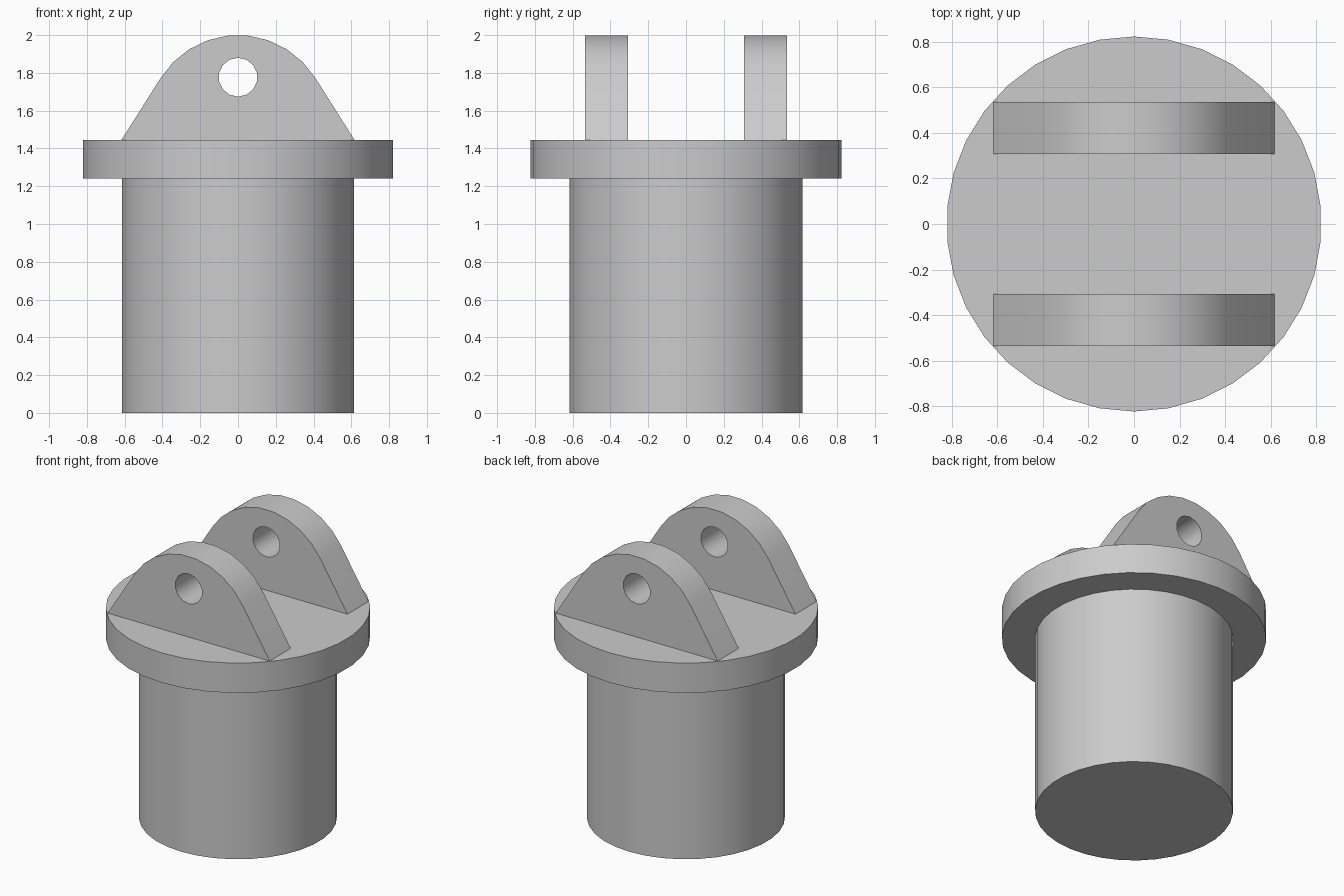
import bpy, bmesh
from math import sin, cos, pi, radians

cube = bpy.data.objects.get("Cube")
if cube:
    bpy.data.objects.remove(cube, do_unlink=True)

grey = bpy.data.materials.new("plain_grey")
grey.use_nodes = True
colour = (0.6, 0.6, 0.6, 1)
grey.diffuse_color = colour
grey.node_tree.nodes["Principled BSDF"].inputs["Base Color"].default_value = colour


def ring(radius, sides):
    """Closed circle of points, starting at the top."""
    return [(radius * sin(2 * pi * i / sides), radius * cos(2 * pi * i / sides))
            for i in range(sides)]


def finish(name, bm):
    bmesh.ops.recalc_face_normals(bm, faces=bm.faces)
    mesh = bpy.data.meshes.new(name)
    bm.to_mesh(mesh)
    bm.free()
    mesh.materials.append(grey)
    obj = bpy.data.objects.new(name, mesh)
    bpy.context.collection.objects.link(obj)
    bpy.ops.object.select_all(action="DESELECT")
    obj.select_set(True)
    bpy.context.view_layer.objects.active = obj
    bpy.ops.object.shade_smooth_by_angle(angle=radians(30))
    return obj


def extrude(bm, faces, vector):
    new = bmesh.ops.extrude_face_region(bm, geom=faces)["geom"]
    moved = [v for v in new if isinstance(v, bmesh.types.BMVert)]
    bmesh.ops.translate(bm, verts=moved, vec=vector)


def disc(name, radius, bottom, top):
    bm = bmesh.new()
    face = bm.faces.new([bm.verts.new((x, y, bottom)) for x, y in ring(radius, 34)])
    extrude(bm, [face], (0, 0, top - bottom))
    return finish(name, bm)


def lug(name, y_start, thickness):
    # Rounded top running tangentially into sloping sides, with a round pin hole
    arc = [radians(-58 + 116 * i / 9) for i in range(10)]
    outline = [(0.483 * sin(a), 1.517 + 0.483 * cos(a)) for a in arc]
    outline += [(0.617, 1.445), (-0.617, 1.445)]
    hole = [(x, 1.777 + z) for x, z in ring(0.103, 14)]
    bm = bmesh.new()
    edges = []
    for loop in (outline, hole):
        verts = [bm.verts.new((x, y_start, z)) for x, z in loop]
        edges += [bm.edges.new((v, verts[i - 1])) for i, v in enumerate(verts)]
    bmesh.ops.triangle_fill(bm, edges=edges, use_beauty=True, normal=(0, -1, 0))
    extrude(bm, list(bm.faces), (0, thickness, 0))
    return finish(name, bm)


# Round body and wider flange
disc("body", 0.617, 0, 1.24)
disc("flange", 0.824, 1.24, 1.445)

# Pair of upright lugs
lug("front_lug", -0.536, 0.228)
lug("back_lug", 0.308, 0.228)
